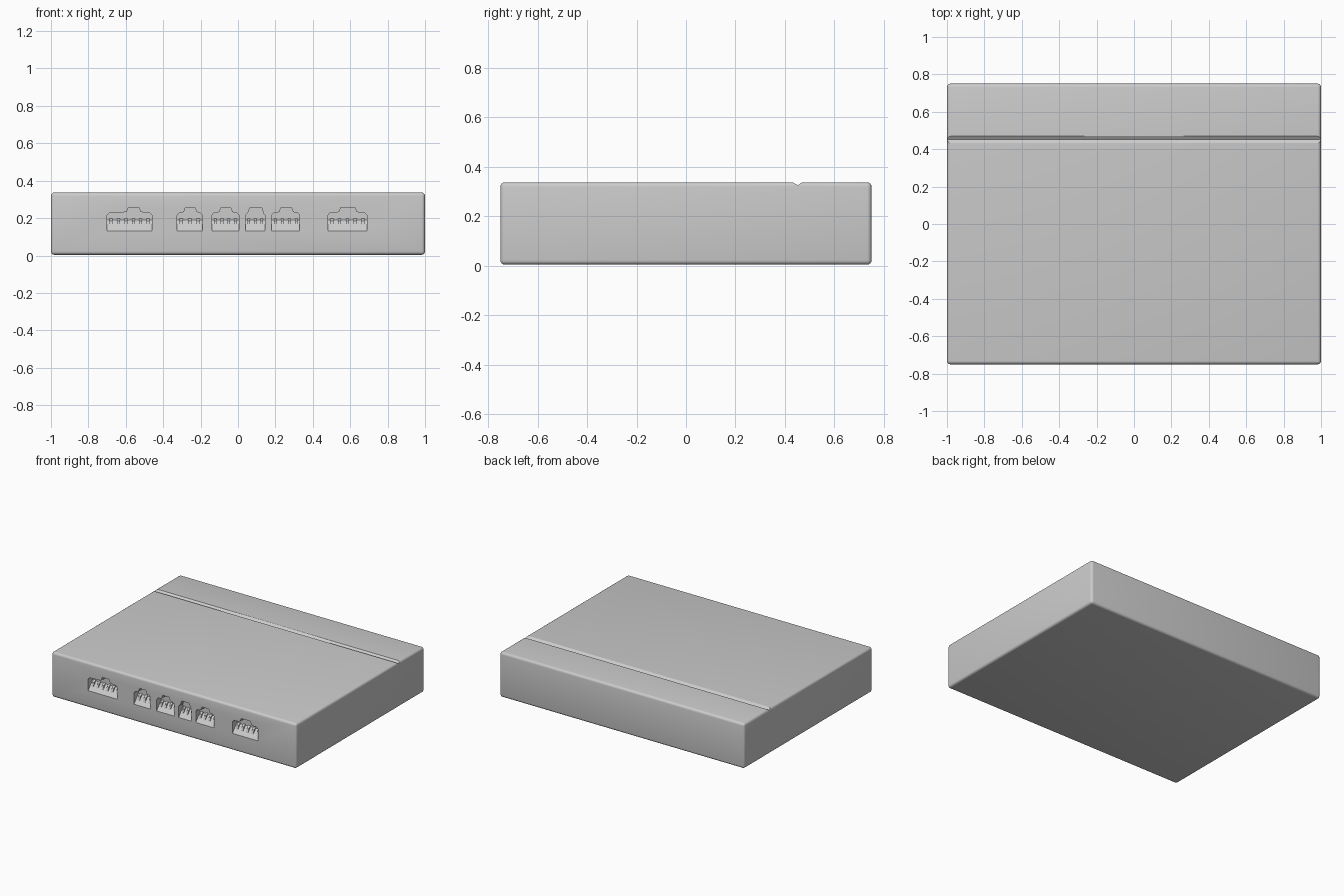
import bpy, bmesh

if "Cube" in bpy.data.objects:
    bpy.data.objects.remove(bpy.data.objects["Cube"])

FRONT, TOP, BASE = -0.75, 0.337, 0.004
DEPTH = 0.05


def prism(name, ring_a, ring_b):
    """Closed solid between two matching rings of points."""
    bm = bmesh.new()
    a = [bm.verts.new(p) for p in ring_a]
    b = [bm.verts.new(p) for p in ring_b]
    bm.faces.new(a)
    bm.faces.new(b[::-1])
    n = len(a)
    for i in range(n):
        j = (i + 1) % n
        bm.faces.new((a[j], a[i], b[i], b[j]))
    bmesh.ops.recalc_face_normals(bm, faces=bm.faces)
    mesh = bpy.data.meshes.new(name)
    bm.to_mesh(mesh)
    bm.free()
    obj = bpy.data.objects.new(name, mesh)
    bpy.context.collection.objects.link(obj)
    return obj


# Rounded case
bpy.ops.mesh.primitive_cube_add(size=1, location=(0, 0, (TOP + BASE) / 2))
case = bpy.context.object
case.name = "case"
case.scale = (2, 1.5, TOP - BASE)
bpy.ops.object.transform_apply(location=True, scale=True)
bevel = case.modifiers.new("rounded_edges", 'BEVEL')
bevel.width = 0.018
bevel.segments = 4

# Shallow V seam across the lid
seam = [(0.425, TOP + 0.004), (0.452, TOP - 0.012), (0.475, TOP + 0.004)]
cutters = [prism("seam_cutter", [(-1.1, y, z) for y, z in seam],
                 [(1.1, y, z) for y, z in seam])]

# Port openings: left, right, tab left, tab right, contact count
ports = [(-0.70, -0.46, -0.585, -0.53, 6), (-0.325, -0.19, -0.28, -0.23, 3),
         (-0.14, 0.005, -0.09, -0.04, 4), (0.04, 0.145, 0.065, 0.125, 3),
         (0.18, 0.33, 0.23, 0.285, 4), (0.48, 0.69, 0.55, 0.625, 5)]


def outline(l, r, tl, tr, y, floor):
    pts = [(l, floor), (r, floor), (r, 0.215), (r - 0.012, 0.228),
           (tr + 0.01, 0.232), (tr, 0.258), (tl, 0.258), (tl - 0.01, 0.232),
           (l + 0.012, 0.228), (l, 0.215)]
    return [(x, y, z) for x, z in pts]


for i, (l, r, tl, tr, count) in enumerate(ports):
    # Recess with a floor sloping up toward the back
    cutters.append(prism(f"port_cutter_{i}",
                         outline(l, r, tl, tr, FRONT - 0.01, 0.118),
                         outline(l, r, tl, tr, FRONT + DEPTH, 0.19)))
    # Row of small contacts lying on the sloping floor
    pitch = (r - l) / count
    for k in range(count):
        x = l + pitch * (k + 0.5)
        side = [(FRONT + 0.012, 0.13), (FRONT + DEPTH + 0.005, 0.17),
                (FRONT + DEPTH + 0.005, 0.2), (FRONT + 0.03, 0.185)]
        w = pitch * 0.2
        prism(f"port_contact_{i}_{k}", [(x - w, y, z) for y, z in side],
              [(x + w, y, z) for y, z in side])

# Cut the seam and ports, then remove the cutters
for c in cutters:
    c.hide_render = True
    mod = case.modifiers.new(c.name, 'BOOLEAN')
    mod.operation = 'DIFFERENCE'
    mod.solver = 'EXACT'
    mod.object = c
bpy.context.view_layer.objects.active = case
for mod in list(case.modifiers):
    bpy.ops.object.modifier_apply(modifier=mod.name)
for c in cutters:
    bpy.data.objects.remove(c)

bpy.ops.object.select_all(action='DESELECT')
case.select_set(True)
bpy.ops.object.shade_smooth_by_angle(angle=0.5)
